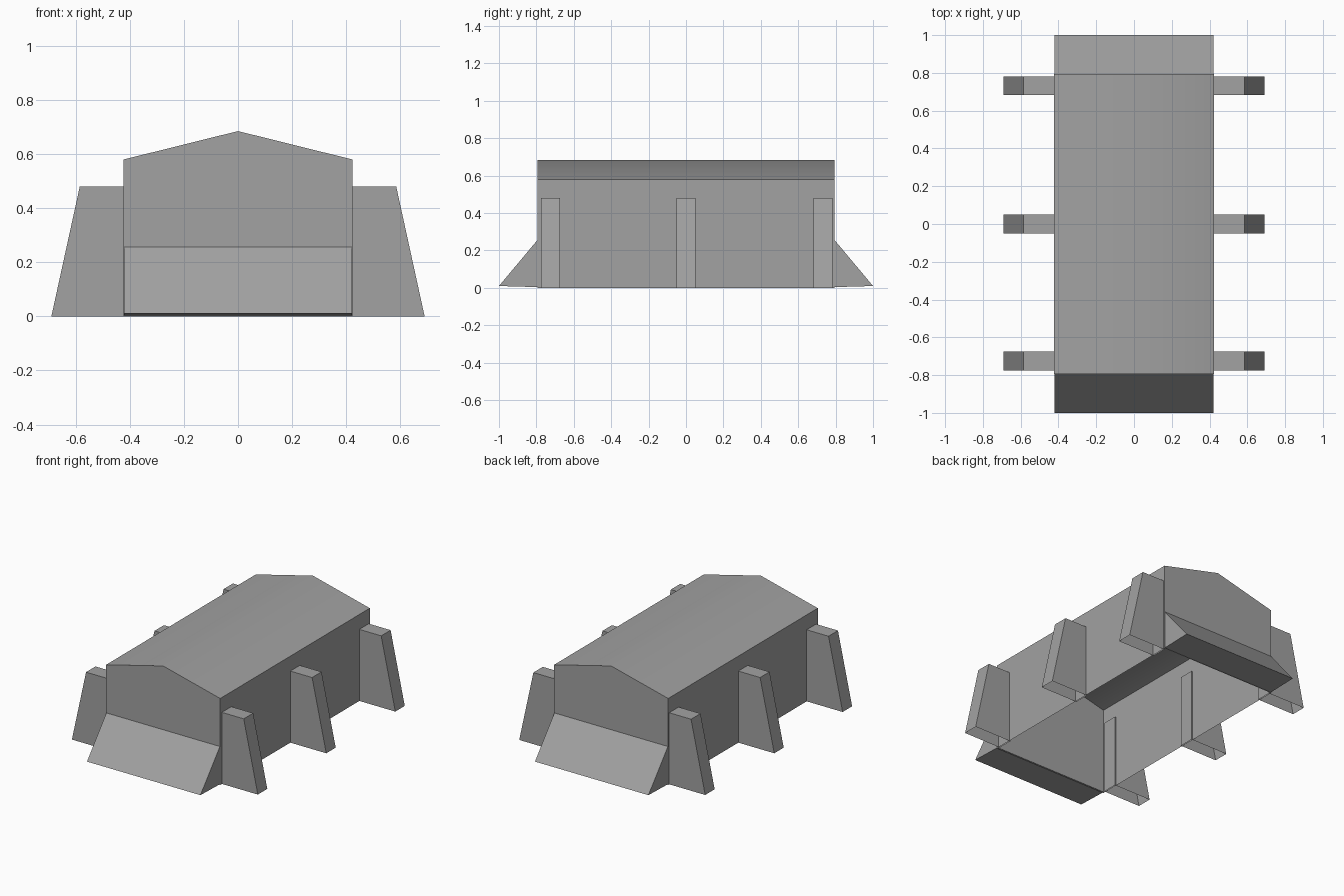
import bpy, bmesh

cube = bpy.data.objects.get("Cube")
if cube:
    bpy.data.objects.remove(cube, do_unlink=True)

# One plain grey for the whole shelter
grey = bpy.data.materials.new("concrete_grey")
grey.use_nodes = True
colour = (0.36, 0.36, 0.36, 1)
grey.diffuse_color = colour
grey.node_tree.nodes["Principled BSDF"].inputs["Base Color"].default_value = colour

WALL_X, WALL_Y = 0.423, 0.793


def prism(name, profile, place, start, end, open_edges=()):
    """Extrude a 2D profile from start to end, leaving out the listed sides."""
    bm = bmesh.new()
    rings = [[bm.verts.new(place(a, b, t)) for a, b in profile] for t in (start, end)]
    for ring in rings:
        bm.faces.new(ring)
    n = len(profile)
    for i in range(n):
        if i not in open_edges:
            j = (i + 1) % n
            bm.faces.new((rings[0][i], rings[0][j], rings[1][j], rings[1][i]))
    bmesh.ops.recalc_face_normals(bm, faces=bm.faces)
    mesh = bpy.data.meshes.new(name)
    bm.to_mesh(mesh)
    bm.free()
    mesh.materials.append(grey)
    obj = bpy.data.objects.new(name, mesh)
    bpy.context.collection.objects.link(obj)
    return obj


# Hollow hall with a softly shaded pitched roof and no floor
hall = prism("hall",
             [(-WALL_X, 0), (WALL_X, 0), (WALL_X, 0.58), (0, 0.685), (-WALL_X, 0.58)],
             lambda a, b, t: (a, t, b), -WALL_Y, WALL_Y, open_edges=(0,))
bpy.ops.object.select_all(action='DESELECT')
hall.select_set(True)
bpy.context.view_layer.objects.active = hall
bpy.ops.object.shade_smooth_by_angle(angle=0.55)

# Sloping wedge at each end
for name, side in (("front_wedge", -1), ("back_wedge", 1)):
    prism(name, [(WALL_Y - 0.004, 0.004), (1.0, 0.01), (WALL_Y - 0.004, 0.262)],
          lambda a, b, t, s=side: (t, s * a, b), -0.421, 0.421)

# Tapered buttresses along both sides, hollow underneath
for side, side_name in ((-1, "right"), (1, "left")):
    for y, place_name in ((-0.725, "front"), (0, "middle"), (0.732, "back")):
        prism(f"{side_name}_{place_name}_buttress",
              [(WALL_X - 0.008, 0), (0.69, 0), (0.585, 0.48), (WALL_X - 0.008, 0.48)],
              lambda a, b, t, s=side: (s * a, t, b), y - 0.05, y + 0.05, open_edges=(0,))
